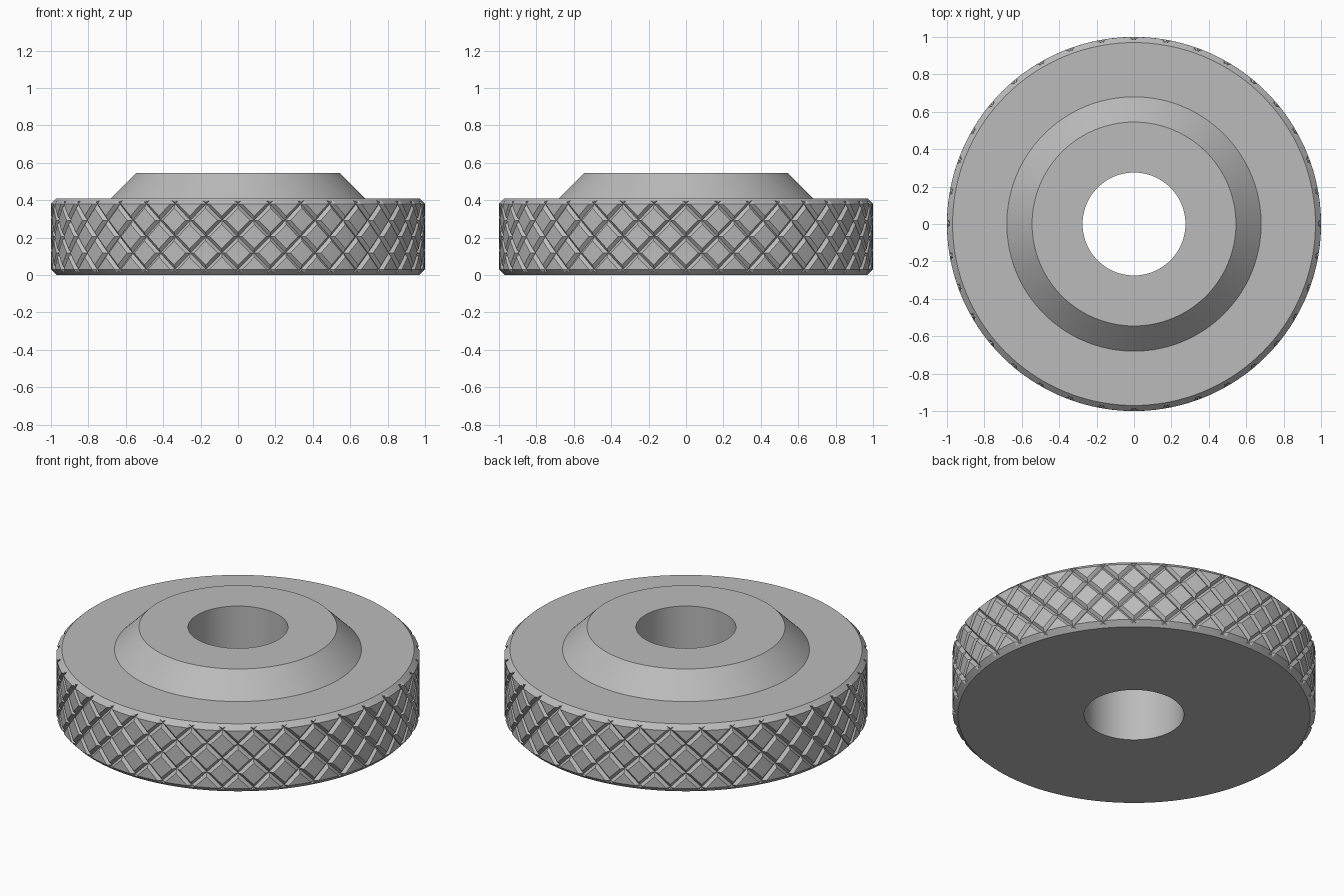
import bpy, bmesh
from math import pi, cos, sin

if "Cube" in bpy.data.objects:
    bpy.data.objects.remove(bpy.data.objects["Cube"], do_unlink=True)

RIM_TOP, TOP, BORE = 0.41, 0.545, 0.275
GROOVES, DEPTH, HALF = 36, 0.018, 0.13      # grooves per direction, depth, half width in pitch units
STEPS = (0, HALF, 0.5, 1 - HALF)            # lattice lines within one pitch
M = len(STEPS)

steel = bpy.data.materials.new("grey steel")
steel.use_nodes = True
grey = (0.5, 0.5, 0.5, 1)
steel.diffuse_color = grey
steel.node_tree.nodes["Principled BSDF"].inputs["Base Color"].default_value = grey


def make_object(name, bm):
    bmesh.ops.recalc_face_normals(bm, faces=bm.faces)
    mesh = bpy.data.meshes.new(name)
    bm.to_mesh(mesh)
    bm.free()
    mesh.materials.append(steel)
    obj = bpy.data.objects.new(name, mesh)
    bpy.context.collection.objects.link(obj)
    return obj


def lathe(name, profile, segments=144):
    """Spin a closed (radius, height) profile round the z axis."""
    bm = bmesh.new()
    rings = [[bm.verts.new((r * cos(2 * pi * s / segments), r * sin(2 * pi * s / segments), z))
              for r, z in profile] for s in range(segments)]
    n = len(profile)
    for s in range(segments):
        a, b = rings[s], rings[(s + 1) % segments]
        for p in range(n):
            q = (p + 1) % n
            bm.faces.new((a[p], b[p], b[q], a[q]))
    return make_object(name, bm)


def pitch(i):
    return i // M + STEPS[i % M]


def groove(i):
    return DEPTH if i % M == 0 else 0


def knurled_cylinder(name):
    """Cylinder whose wall is a lattice of two crossing helical V grooves."""
    bm = bmesh.new()
    verts = {}
    period = GROOVES * M
    slope = GROOVES / pi                    # 45 degree helices

    def vert(i, j):
        turn = i // period
        key = (i - turn * period, j - turn * period)
        if key not in verts:
            u, v = pitch(key[0]), pitch(key[1])
            angle = pi * (u + v) / GROOVES - pi / 2
            r = 1 - max(groove(i), groove(j))
            verts[key] = bm.verts.new((r * cos(angle), r * sin(angle),
                                       RIM_TOP / 2 + (u - v) / slope))
        return verts[key]

    reach = int(0.6 * slope) * M
    for i in range(period):
        for j in range(i - reach, i + reach):
            a, b, c, d = vert(i, j), vert(i + 1, j), vert(i + 1, j + 1), vert(i, j + 1)
            # The diagonal follows the crease where two grooves meet
            if (i % M < M / 2) == (j % M < M / 2):
                tris = (a, b, c), (a, c, d)
            else:
                tris = (a, b, d), (b, c, d)
            for tri in tris:
                bm.faces.new(tri)

    # Trim the ragged ends and cap them
    for z, up in ((-0.053, -1), (0.613, 1)):
        bmesh.ops.bisect_plane(bm, geom=bm.verts[:] + bm.edges[:] + bm.faces[:],
                               plane_co=(0, 0, z), plane_no=(0, 0, up), clear_outer=True)
    bmesh.ops.holes_fill(bm, edges=[e for e in bm.edges if e.is_boundary], sides=0)
    return make_object(name, bm)


# Knurled cylinder used to trim the turned body
knurl = knurled_cylinder("knurl_cutter")
knurl.hide_render = True

# Turned body: bore, rim chamfers and raised conical collar
nut = lathe("knurled_nut", [(BORE, 0), (0.97, 0), (1.1, 0.13), (1.1, RIM_TOP - 0.13),
                            (0.97, RIM_TOP), (0.68, RIM_TOP), (0.545, TOP), (BORE, TOP)])
trim = nut.modifiers.new("knurl", "BOOLEAN")
trim.operation = "INTERSECT"
trim.solver = "EXACT"
trim.object = knurl

bpy.ops.object.select_all(action="DESELECT")
nut.select_set(True)
bpy.context.view_layer.objects.active = nut
bpy.ops.object.modifier_apply(modifier="knurl")
bpy.data.objects.remove(knurl, do_unlink=True)
bpy.ops.object.shade_smooth_by_angle(angle=pi / 6)
